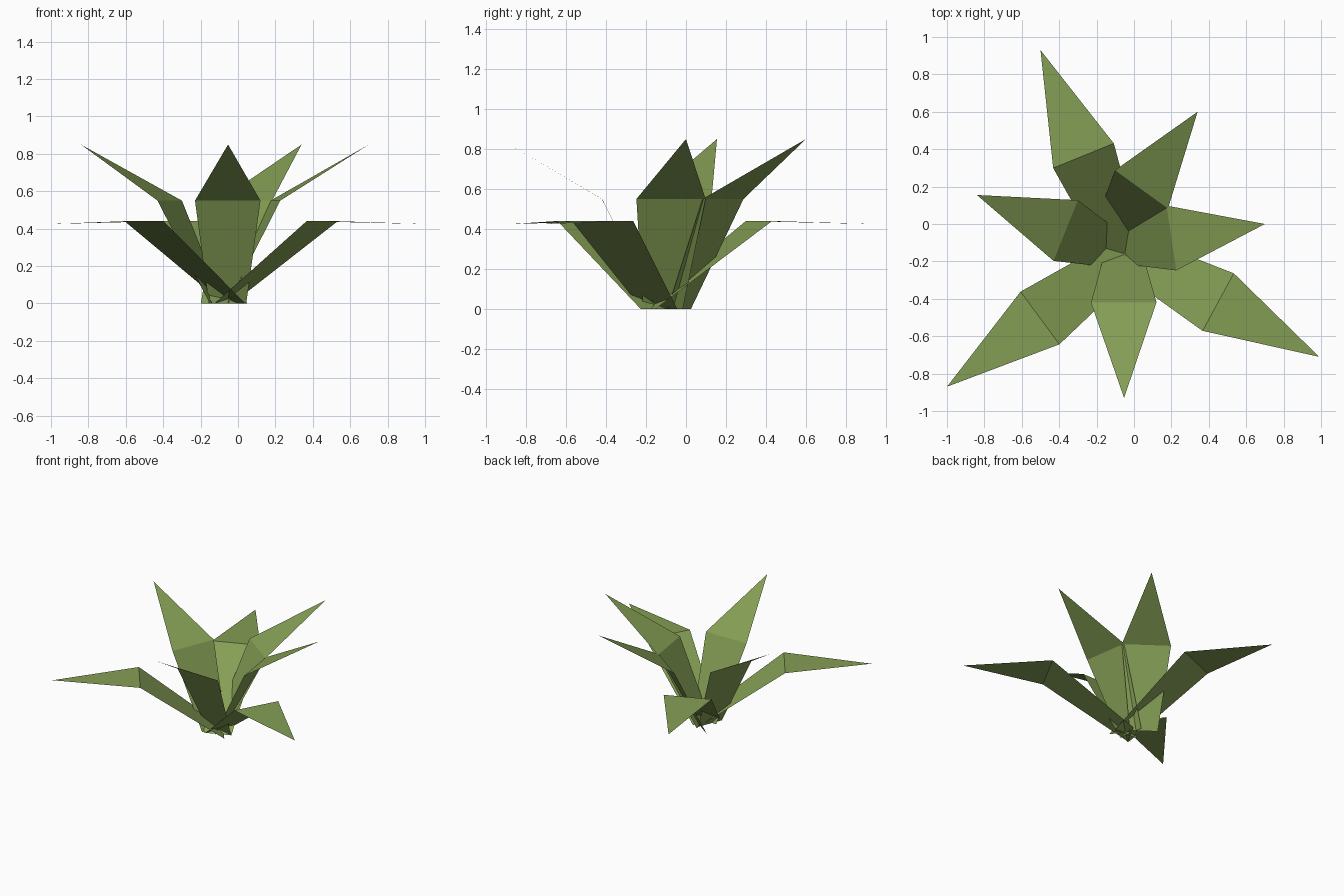
import bpy
import bmesh
from mathutils import Vector

if "Cube" in bpy.data.objects:
    bpy.data.objects.remove(bpy.data.objects["Cube"])

green = bpy.data.materials.new("leaf_green")
green.diffuse_color = (0.23, 0.34, 0.09, 1)
green.use_nodes = True
green.node_tree.nodes["Principled BSDF"].inputs["Base Color"].default_value = green.diffuse_color

HALF_FOLD, HALF_BASE = 0.175, 0.1


def leaf(name, fold, tip, run, fold_z, tip_z):
    """Paper-thin leaf: a tapered stalk panel rising to a fold, then a pointed blade."""
    fold, tip = Vector(fold), Vector(tip)
    out = (tip - fold).normalized()
    side = Vector((-out.y, out.x))
    root = fold - out * run
    bm = bmesh.new()

    def vert(p, z):
        return bm.verts.new((p.x, p.y, z))

    b0, b1 = vert(root - side * HALF_BASE, 0), vert(root + side * HALF_BASE, 0)
    f0, f1 = vert(fold - side * HALF_FOLD, fold_z), vert(fold + side * HALF_FOLD, fold_z)
    bm.faces.new((b0, f0, f1, b1))
    bm.faces.new((f0, vert(tip, tip_z), f1))
    mesh = bpy.data.meshes.new(name)
    bm.to_mesh(mesh)
    bm.free()
    mesh.materials.append(green)
    bpy.context.collection.objects.link(bpy.data.objects.new(name, mesh))


# Upright inner leaves: fold centre and tip seen from above
inner = {
    "front": ((-0.055, -0.42), (-0.053, -0.93)),
    "left": ((-0.365, -0.035), (-0.84, 0.155)),
    "right": ((0.20, -0.075), (0.70, 0.0)),
    "back": ((0.04, 0.185), (0.34, 0.60)),
}
for where, (fold, tip) in inner.items():
    leaf("inner_leaf_" + where, fold, tip, 0.27, 0.55, 0.85)

# Low spreading outer leaves with level tips
outer = {
    "left": ((-0.5025, -0.5025), (-1.0, -0.87)),
    "right": ((0.45, -0.4175), (0.99, -0.71)),
    "back": ((-0.27, 0.365), (-0.5, 0.93)),
}
for where, (fold, tip) in outer.items():
    leaf("outer_leaf_" + where, fold, tip, 0.60, 0.44, 0.425)
